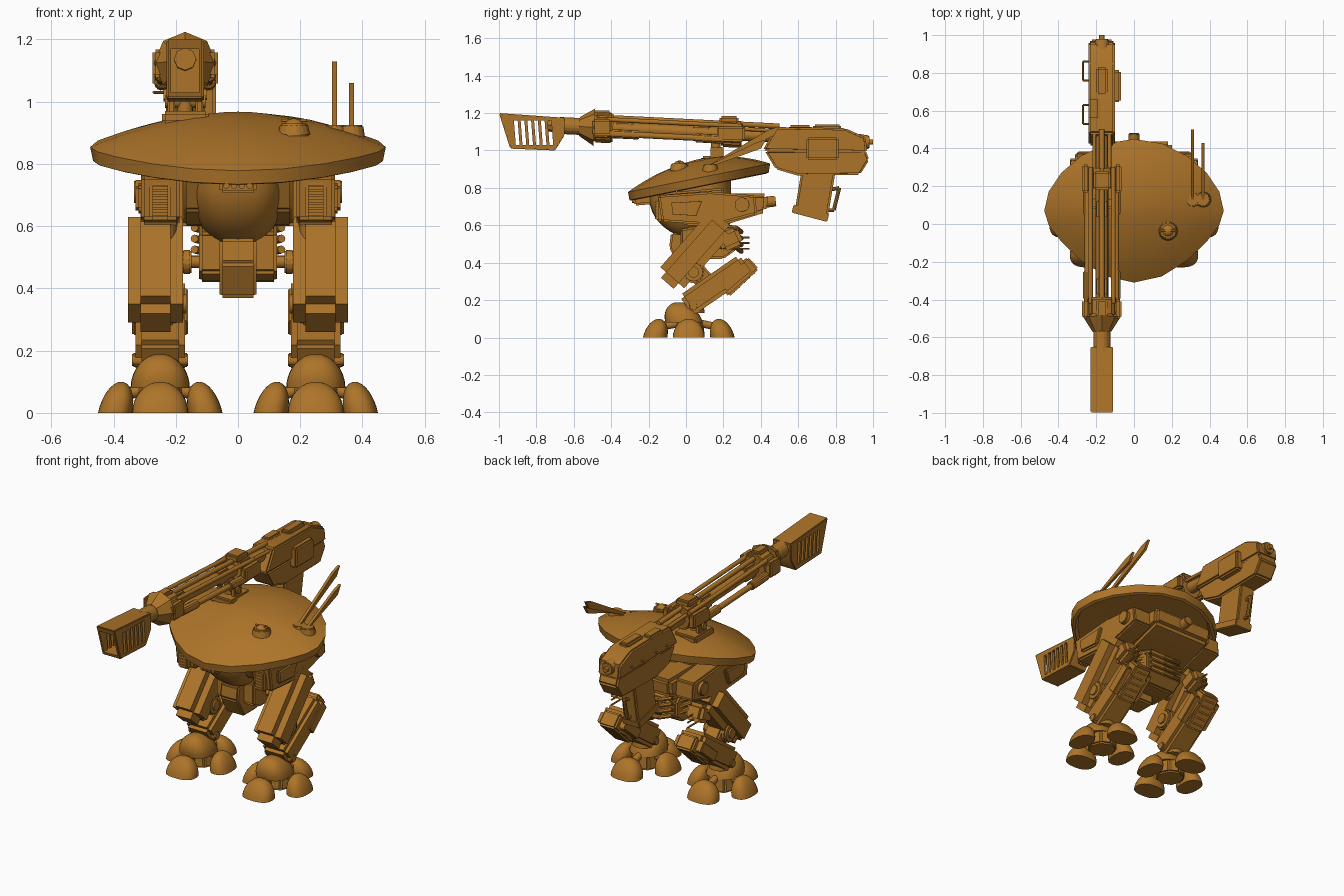
import bpy, bmesh, math
from mathutils import Vector, Matrix

if "Cube" in bpy.data.objects:
    bpy.data.objects.remove(bpy.data.objects["Cube"], do_unlink=True)

BRONZE = (.42, .175, .022, 1)
bronze = bpy.data.materials.new("bronze paint")
bronze.use_nodes = True
bronze.diffuse_color = BRONZE
bronze.node_tree.nodes["Principled BSDF"].inputs["Base Color"].default_value = BRONZE

FINE, SOFT, ROUND = .005, .01, .02  # bevel widths
GUN, LEG = -.17, .25  # sideways positions of the cannon and the legs
parts = []


def finish(name, bm, bevel=0, pair=False):
    bmesh.ops.recalc_face_normals(bm, faces=bm.faces)
    if bevel:
        edges = [edge for edge in bm.edges if edge.calc_face_angle(0) > .3]
        bmesh.ops.bevel(bm, geom=edges, offset=bevel, segments=2, affect='EDGES', clamp_overlap=True)
    mesh = bpy.data.meshes.new(name)
    bm.to_mesh(mesh)
    bm.free()
    mesh.materials.append(bronze)
    obj = bpy.data.objects.new(name, mesh)
    bpy.context.collection.objects.link(obj)
    if pair:
        obj.modifiers.new("Mirror", 'MIRROR')
    parts.append(obj)
    return obj


def loft(name, rings, bevel=0, pair=False):
    bm = bmesh.new()
    loops = [[bm.verts.new(point) for point in ring] for ring in rings]
    for low, high in zip(loops, loops[1:]):
        for i in range(len(low)):
            bm.faces.new((low[i - 1], low[i], high[i], high[i - 1]))
    bm.faces.new(loops[0])
    bm.faces.new(loops[-1])
    return finish(name, bm, bevel, pair)


def prism(name, profile, x, width, bevel=0, pair=False):
    """Side profile in (y, z), extruded across x."""
    ends = (x - width / 2, x + width / 2)
    return loft(name, [[(end, y, z) for y, z in profile] for end in ends], bevel, pair)


def slab(name, start, end, thick, x, width, bevel=SOFT, pair=False):
    """Leaning block whose centre line runs from start to end in (y, z)."""
    start, end = Vector(start), Vector(end)
    side = (end - start).orthogonal().normalized() * thick / 2
    return prism(name, [start - side, end - side, end + side, start + side], x, width, bevel, pair)


def box(name, centre, size, bevel=SOFT, pair=False):
    x, y, z = centre
    width, depth, height = size
    return slab(name, (y - depth / 2, z), (y + depth / 2, z), height, x, width, bevel, pair)


def rod(name, start, end, radius, tip=None, sides=16, bevel=0, pair=False):
    start, end = Vector(start), Vector(end)
    turn = (end - start).to_track_quat('Z', 'Y').to_matrix().to_4x4()
    bm = bmesh.new()
    bmesh.ops.create_cone(bm, cap_ends=True, segments=sides, radius1=radius, radius2=tip or radius,
                          depth=(end - start).length, matrix=Matrix.Translation((start + end) / 2) @ turn)
    return finish(name, bm, bevel, pair)


def axle(name, centre, length, radius, bevel=0, pair=False):
    reach = Vector((length / 2, 0, 0))
    return rod(name, Vector(centre) - reach, Vector(centre) + reach, radius, bevel=bevel, pair=pair)


def tube(name, points, radius):
    for start, end in zip(points, points[1:]):
        rod(name, start, end, radius, sides=8)


def dome(name, centre, size, square=.8, lean=(0, 0), pair=False):
    """Squarish half ellipsoid; a negative height makes a bowl."""
    x, y, z = centre
    width, depth, height = size

    def bend(value):
        return math.copysign(abs(value) ** square, value)

    rings = []
    for step in range(8):
        rise = step * .2
        scale, lift = math.cos(rise), math.sin(rise)
        turns = [math.tau * i / 28 for i in range(28)]
        rings.append([(x + width * scale * bend(math.cos(t)) + lean[0] * lift,
                       y + depth * scale * bend(math.sin(t)) + lean[1] * lift,
                       z + height * lift) for t in turns])
    return loft(name, rings, 0, pair)


# Shield-shaped top shell: blunter in front, pointed at the sides, tilted forward
def shell_ring(scale, lift):
    ring = []
    for i in range(20):
        turn = math.tau * i / 20
        across, along_y = math.cos(turn), math.sin(turn)
        pinch = .15 if along_y > 0 else .4
        y = .07 + .38 * scale * along_y * (1 - pinch * across ** 2)
        ring.append((.475 * scale * across, y, .84 + y / 5 + lift))
    return ring


crown = [shell_ring(s, (1 - s * s) / 10) for s in (.05, .3, .6, .8, .95, 1)]
underside = [shell_ring(s, drop) for s, drop in ((.98, -.045), (.94, -.05), (.9, -.02), (.3, -.01))]
loft("top_shell", crown + underside)
hatch = Vector((.18, -.035, .91))
rod("hatch_rim", hatch - Vector((0, 0, ROUND)), hatch + Vector((0, 0, ROUND)), .054, .045, bevel=FINE)
dome("hatch_dome", hatch, (.036, .036, .036), 1)
axle("hatch_bar", hatch + Vector((0, 0, .03)), .08, FINE)

# Twin blade antennas leaning back
for x, y, z in ((.31, .5, 1.13), (.365, .43, 1.06)):
    rod("antenna_base", (x, .13, .88), (x, .13, .925), .045, .038, bevel=FINE)
    prism("antenna_blade", [(.12, .92), (.15, .92), (y - .03, z - .05), (y, z), (y - .06, z - ROUND)], x, .016)

# Rounded hull under the shell
dome("hull_bowl", (0, .05, .76), (.165, .25, -.23), .7)
prism("hull_cheek", [(-.16, .77), (-.1, .65), (0, .6), (.2, .6), (.2, .8)], .13, .09, SOFT, True)
slab("sensor_box", (-.28, .73), (-.16, .74), .05, 0, .12)
for i in range(4):
    x = (i - 1.5) / 40
    rod("sensor_lens", (x, -.29, .73), (x, -.25, .73), SOFT, sides=12)
prism("rear_hull", [(.12, .6), (.2, .6), (.43, .67), (.44, .77), (.12, .77)], 0, .4, ROUND)
rod("rear_port", (0, .4, .72), (0, .48, .73), .03, bevel=FINE)
rod("turret_ring", (0, .1, .74), (0, .1, .85), .14, sides=24, bevel=SOFT)

# Hip pods with louvres and side knobs
prism("hip_pod", [(-.15, .76), (-.13, .62), (.15, .6), (.38, .66), (.37, .76), (.13, .78)], LEG, .125, SOFT, True)
prism("hip_panel", [(-.09, .73), (-.08, .65), (.06, .64), (.1, .74)], .31, .04, SOFT, True)
axle("hip_knob", (.31, .3, .71), .05, .04, FINE, True)
box("hip_vent_frame", (LEG, -.14, .68), (.07, .04, .12), SOFT, True)
for i in range(6):
    box("hip_louvre", (LEG, -.155, .64 + i / 60), (.05, ROUND, SOFT), 0, True)

# Pelvis, snout and rear ribs
prism("pelvis", [(-.03, .58), (-.03, .45), (.03, .42), (.2, .42), (.27, .47), (.27, .56), (.2, .62)],
      0, .25, SOFT)
prism("pelvis_snout", [(-.03, .37), (.1, .37), (.1, .56), (-.08, .56), (-.09, .48)], 0, .12, SOFT)
for i in range(4):
    z = .46 + i * .035
    right = [(-.14, .16, z + .03), (-.1, .27, z + .02), (-.03, .295, z)]
    tube("rear_rib", right + [(-x, y, height) for x, y, height in reversed(right)], .013)
axle("hip_axle", (.15, .1, .485), .1, ROUND, 0, True)
axle("axle_collar", (.165, .1, .485), .03, .04, FINE, True)
rod("hip_post", (LEG, .12, .56), (LEG, .12, .68), .055, pair=True)

# Thighs, knees and shins
slab("thigh", (-.1, .29), (.2, .63), .17, .265, .176, .04, True)
slab("thigh_back_block", (.18, .5), (.29, .55), .1, LEG, .11, ROUND, True)
for i in range(3):
    z = .475 + i * .03
    rod("thigh_pipe", (LEG, .22, z), (LEG, .34, z), FINE, sides=8, pair=True)
axle("knee_joint", (LEG, .04, .35), .15, .06, SOFT, True)
axle("knee_cap", (LEG, .04, .35), .17, .03, 0, True)
slab("knee_link", (.03, .38), (.12, .28), .1, LEG, .1, SOFT, True)
slab("shin", (0, .17), (.32, .39), .13, LEG, .16, ROUND, True)
slab("shin_side_panel", (.2, .27), (.33, .38), .06, LEG, .18, FINE, True)
pack_low, pack_high = Vector((.2, .25)), Vector((.36, .4))
slab("shin_pack", pack_low, pack_high, .09, LEG, .11, SOFT, True)
for i in range(1, 6):
    y, z = pack_low.lerp(pack_high, i / 6) + Vector((.03, -.03))
    axle("shin_slat", (LEG, y, z), .07, FINE, 0, True)

# Ankles and four-toed feet
dome("ankle_joint", (LEG, .04, .13), (.06, .06, .08), 1, pair=True)
axle("ankle_pin", (LEG, .04, .17), .18, .024, FINE, True)
dome("foot_dome", (LEG, -.01, .08), (.095, .1, .11), lean=(0, -.03), pair=True)
rod("foot_pad", (LEG, ROUND, 0), (LEG, ROUND, .09), .085, .075, sides=8, bevel=SOFT, pair=True)
for dx, dy in ((1, 0), (-1, 0), (0, -1), (0, 1)):
    x, y = LEG + .145 * dx, .015 + .18 * dy
    spread = (.055, .085) if dx else (.09, .065)
    dome("toe", (x, y, 0), (*spread, .1), lean=(-dx * ROUND, -dy * ROUND), pair=True)
    rod("toe_strut", (LEG + dx * .04, ROUND + dy * .04, .08), (x, y, .05), ROUND, pair=True)

# Cannon: slotted muzzle brake, hollowed from the front
muzzle = prism("muzzle_brake", [(-1, 1.2), (-.65, 1.175), (-.65, 1.08), (-.7, 1), (-.94, 1.01)], GUN, .12, FINE)
cutters = [box("cutter", (GUN, -.9, 1.1), (.09, .4, .14), 0)]
for i in range(6):
    y = -.9 + i * .036
    cutters.append(slab("cutter", (y, 1.03), (y - SOFT, 1.16), ROUND, GUN, .2, 0))
bpy.context.view_layer.objects.active = muzzle
for cutter in cutters:
    cut = muzzle.modifiers.new("Cut", 'BOOLEAN')
    cut.object = cutter
    bpy.ops.object.modifier_apply(modifier=cut.name)
    parts.remove(cutter)
    bpy.data.objects.remove(cutter, do_unlink=True)


# Barrel, collars and side rods, sloping slightly down to the rear
def along(y, dx=0, dz=0):
    return Vector((GUN + dx, y, 1.1 - y / 20 + dz))


def gun_rod(name, front, rear, radius, dx=0, dz=0, **options):
    rod(name, along(front, dx, dz), along(rear, dx, dz), radius, **options)


gun_rod("muzzle_ring", -.74, -.68, .036, sides=8)
gun_rod("front_barrel", -.68, -.5, .046, bevel=FINE)
gun_rod("main_barrel", -.5, .48, .034)
gun_rod("front_cone", -.57, -.49, .05, tip=.1, sides=8)
gun_rod("front_collar", -.49, -.39, .085, sides=8, bevel=SOFT)
gun_rod("middle_collar", .19, .3, .075, sides=8, bevel=SOFT)
gun_rod("top_gas_tube", -.42, .5, .014, dz=.055)
for side in (-1, 1):
    box("front_collar_cheek", along(-.45, side * .085), (.04, .1, .09))
    box("middle_collar_cheek", along(.24, side * .085), (.04, .15, .08))
    gun_rod("upper_rod", -.42, .3, .012, side * .06, .045)
    gun_rod("lower_rod", -.42, .25, .016, side * .075, -.03)
    gun_rod("front_sleeve", -.4, -.25, .025, side * .075, -.03, bevel=FINE)
    gun_rod("rear_sleeve", .05, .2, .025, side * .075, -.03, bevel=FINE)
    gun_rod("stay", .28, .48, SOFT, side * .04, .03)
box("front_sight_block", along(-.45, 0, .07), (.06, .1, .04))
box("middle_top_block", along(.23, 0, .075), (.09, .1, .04))
for y in (-.33, .08):
    box("barrel_clamp", along(y), (.055, .1, .08))

# Swivel mount on the shell
box("mount_plate", (GUN, .17, .95), (.15, .18, .04))
rod("mount_post", (GUN, .16, .95), (GUN, .16, 1.08), .025)
for side in (-1, 1):
    box("mount_fork", (GUN + side * .045, .165, .985), (.024, .07, .07), FINE)
axle("mount_pivot", (GUN, .16, 1), .13, ROUND)

# Receiver, magazine and handles
prism("upper_receiver", [(.41, 1), (.48, 1.125), (.85, 1.12), (.96, 1.07), (.97, .99)], GUN, .14, SOFT)
prism("lower_receiver", [(.42, 1), (.48, .9), (.6, .865), (.93, .87), (.98, .95), (.96, 1)], GUN, .124, SOFT)
box("receiver_side_box", (GUN + .075, .73, 1.01), (.05, .17, .12))
box("receiver_hatch", (GUN - .04, .61, 1.09), (.06, .12, .09))
box("receiver_ridge", (GUN, .755, 1.125), (.06, .15, .03))
rod("rear_cap", (GUN, .92, 1.045), (GUN, .98, 1.045), .045, .036, bevel=FINE)
rod("rear_pin", (GUN, .97, 1.045), (GUN, 1, 1.045), .014)
slab("magazine", (.67, .66), (.71, .9), .18, GUN, .1)
slab("magazine_foot", (.57, .69), (.76, .64), .045, GUN, .115, FINE)
tube("magazine_handle", [(GUN, y, z) for y, z in ((.77, .79), (.82, .8), (.79, .68), (.75, .68))], SOFT)
for y in (.53, .76):
    corners = ((.05, 0), (.1, 0), (.1, .1), (.05, .1))
    tube("side_handle", [(GUN - out, y + back, 1.03) for out, back in corners], FINE)

# Smooth shading with crisp edges
bpy.ops.object.select_all(action='DESELECT')
for obj in parts:
    obj.select_set(True)
bpy.context.view_layer.objects.active = parts[0]
bpy.ops.object.shade_smooth_by_angle(angle=math.radians(35))
